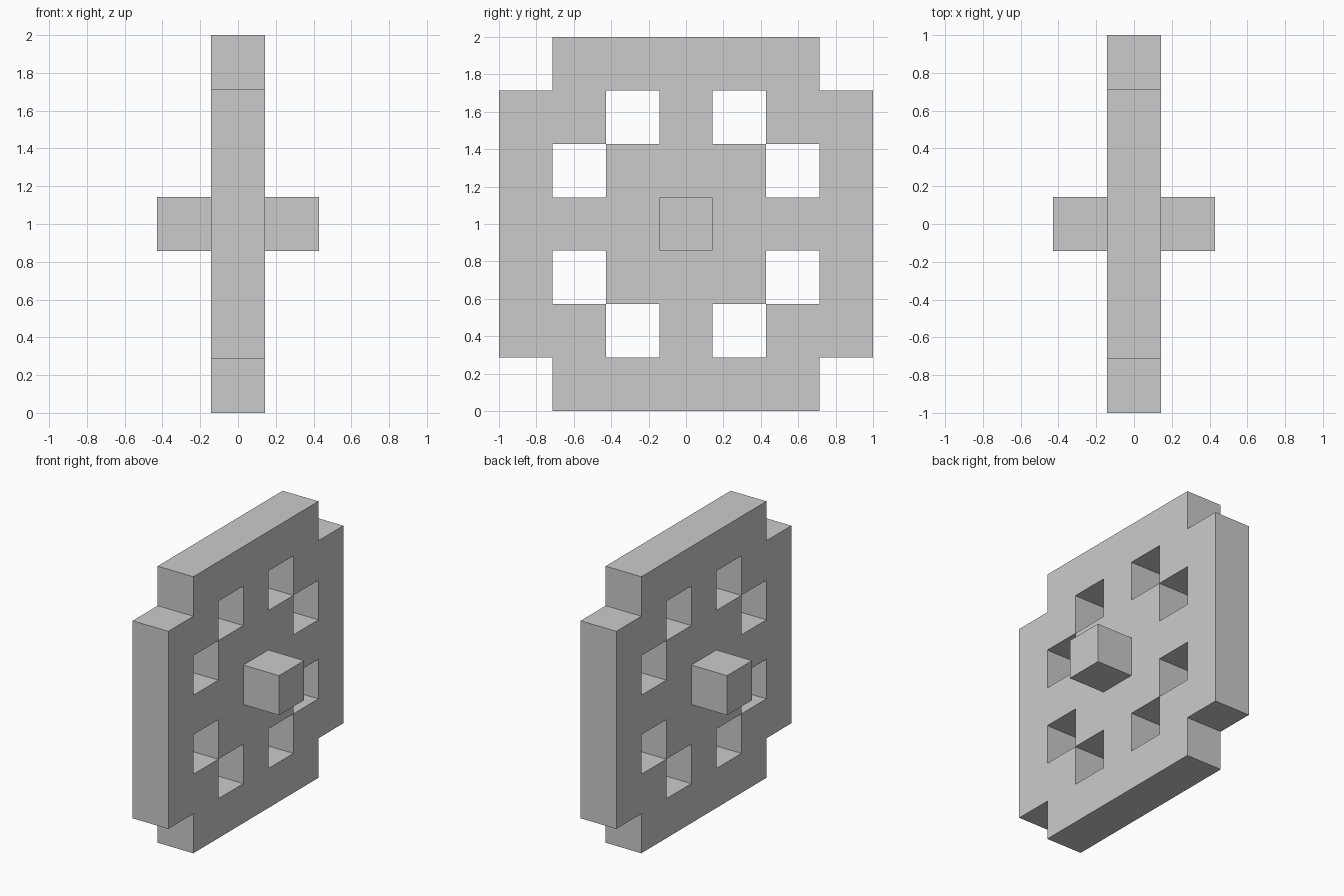
import bpy, bmesh
from mathutils import Matrix, Vector

if "Cube" in bpy.data.objects:
    bpy.data.objects.remove(bpy.data.objects["Cube"])

U = 2 / 7  # one block of the 7 x 7 layout

# Wheel outline seen from the side: '#' solid, '.' open
PATTERN = [
    ".#####.",
    "##.#.##",
    "#.###.#",
    "#######",
    "#.###.#",
    "##.#.##",
    ".#####.",
]

bm = bmesh.new()

# Flat wheel layout, with open blocks removed
bmesh.ops.create_grid(bm, x_segments=7, y_segments=7, size=1)


def block(face):
    c = face.calc_center_median()
    return PATTERN[int((c.y + 1) / U)][int((c.x + 1) / U)]


bmesh.ops.delete(bm, geom=[f for f in bm.faces if block(f) == "."], context="FACES")

# Stand the layout upright in the YZ plane
upright = Matrix(((0, 0, 1, -U / 2), (1, 0, 0, 0), (0, 1, 0, 1), (0, 0, 0, 1)))
bmesh.ops.transform(bm, matrix=upright, verts=bm.verts)

# Wheel thickness
new = bmesh.ops.extrude_face_region(bm, geom=bm.faces[:], use_keep_orig=True)["geom"]
bmesh.ops.translate(bm, vec=(U, 0, 0),
                    verts=[v for v in new if isinstance(v, bmesh.types.BMVert)])
bmesh.ops.recalc_face_normals(bm, faces=bm.faces)

# Axle stubs pulled out of the centre block on both sides
for side in (-1, 1):
    centre = Vector((side * U / 2, 0, 1))
    hub = [f for f in bm.faces if (f.calc_center_median() - centre).length < 0.01]
    stub = bmesh.ops.extrude_discrete_faces(bm, faces=hub)["faces"]
    bmesh.ops.translate(bm, vec=(side * U, 0, 0), verts=stub[0].verts)
bmesh.ops.recalc_face_normals(bm, faces=bm.faces)

mesh = bpy.data.meshes.new("wheel_with_axle")
bm.to_mesh(mesh)
bm.free()
bpy.context.collection.objects.link(bpy.data.objects.new("wheel_with_axle", mesh))
